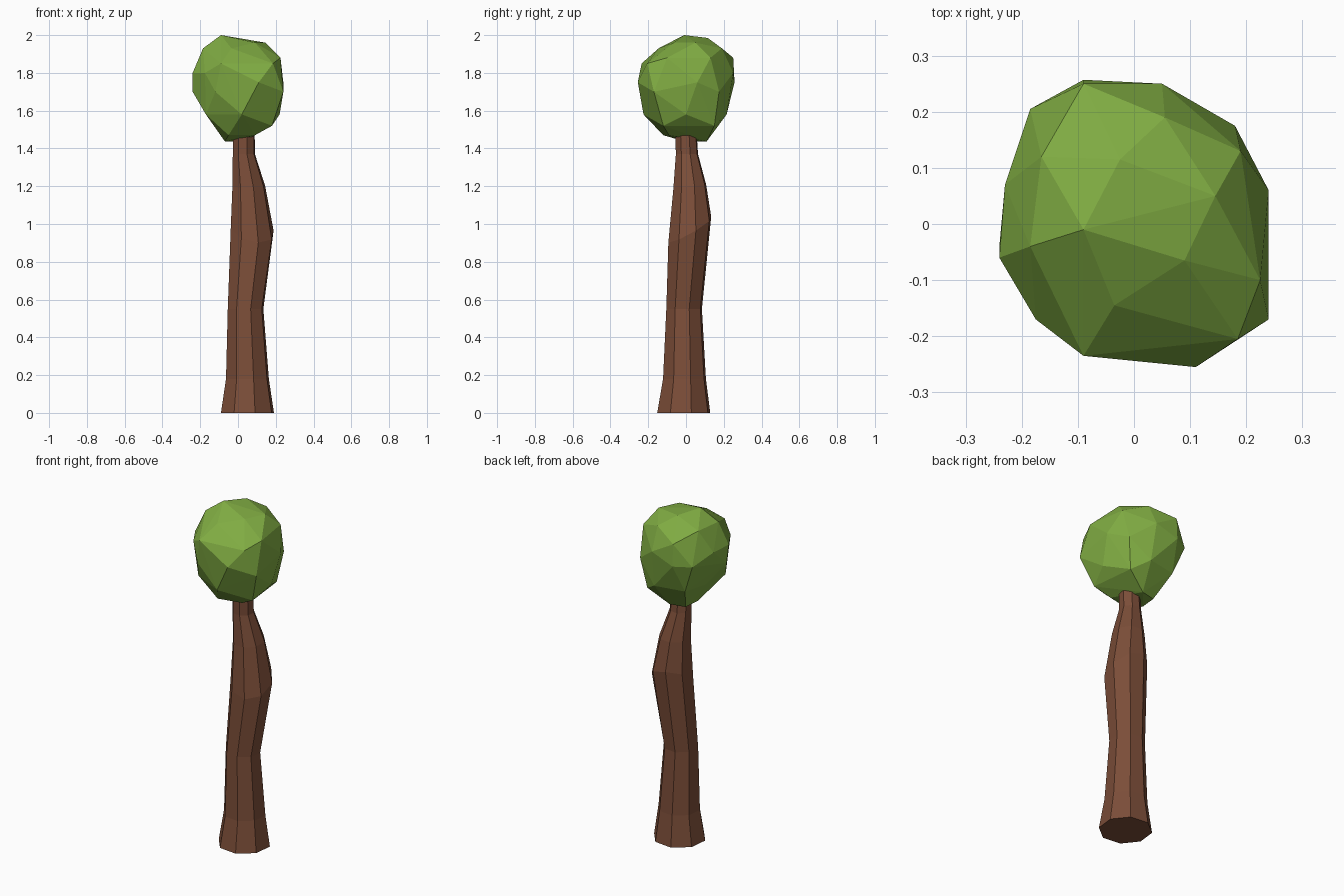
import bpy, bmesh, math

if "Cube" in bpy.data.objects:
    bpy.data.objects.remove(bpy.data.objects["Cube"])


def make_object(name, bm, color):
    bmesh.ops.recalc_face_normals(bm, faces=bm.faces[:])
    mesh = bpy.data.meshes.new(name)
    bm.to_mesh(mesh)
    bm.free()
    mat = bpy.data.materials.new(name + "_color")
    mat.diffuse_color = color
    mat.use_nodes = True
    mat.node_tree.nodes["Principled BSDF"].inputs["Base Color"].default_value = mat.diffuse_color
    mesh.materials.append(mat)
    obj = bpy.data.objects.new(name, mesh)
    bpy.context.collection.objects.link(obj)
    return obj


# Trunk: eight-sided rings (z, centre x, centre y, radius, tilt along x, tilt along y)
SIDES = 8
rings = [
    (0.00, 0.050, -0.012, 0.146, 0, 0),
    (0.18, 0.050, -0.008, 0.118, 0, 0),
    (0.55, 0.040, -0.010, 0.098, 0, 0),
    (0.97, 0.075, 0.020, 0.118, -0.2, 0.55),
    (1.20, 0.057, 0.020, 0.090, 0, 0.1),
    (1.37, 0.031, 0.005, 0.061, 0, 0),
    (1.52, 0.032, -0.002, 0.058, 0, 0),
]
bm = bmesh.new()
loops = []
for z, cx, cy, r, tx, ty in rings:
    loop = []
    for i in range(SIDES):
        a = math.radians(16) + i * math.tau / SIDES
        dx, dy = r * math.cos(a), r * math.sin(a)
        loop.append(bm.verts.new((cx + dx, cy + dy, z + tx * dx + ty * dy)))
    loops.append(loop)
for low, high in zip(loops, loops[1:]):
    for i in range(SIDES):
        j = (i + 1) % SIDES
        bm.faces.new((low[i], low[j], high[j], high[i]))
bm.faces.new(loops[0][::-1])
bm.faces.new(loops[-1])
make_object("trunk", bm, (0.20, 0.075, 0.04, 1))

# Foliage: faceted hull around corner points (x, y) grouped by height
tiers = {
    2.00: [(-.09, -.01)],
    1.985: [(-.025, .115)],
    1.96: [(.09, -.065), (.145, .05)],
    1.93: [(-.035, -.145), (-.165, .12), (-.185, -.04), (.055, .19)],
    1.88: [(.225, -.10), (-.09, .25), (.19, .13)],
    1.85: [(.185, -.205), (-.09, -.235)],
    1.80: [(-.24, -.06), (-.23, .07), (-.175, -.17), (.05, .25)],
    1.75: [(.11, -.255), (.24, .06), (-.185, .205), (-.09, .257)],
    1.70: [(.24, -.17), (.18, .175), (-.24, -.04), (-.12, -.21)],
    1.58: [(.02, -.225), (-.17, -.13), (.22, 0), (.06, .215),
           (-.12, .18), (-.16, .04)],
    1.52: [(.18, -.12), (.15, .15)],
    1.47: [(.09, -.09), (-.05, -.12)],
    1.438: [(-.07, -.01), (.03, .11), (-.06, .09)],
}
bm = bmesh.new()
for z, corners in tiers.items():
    for x, y in corners:
        bm.verts.new((x, y, z))
bmesh.ops.convex_hull(bm, input=bm.verts[:])
loose = [v for v in bm.verts if not v.link_faces]
bmesh.ops.delete(bm, geom=loose, context='VERTS')
make_object("foliage", bm, (0.215, 0.41, 0.055, 1))
